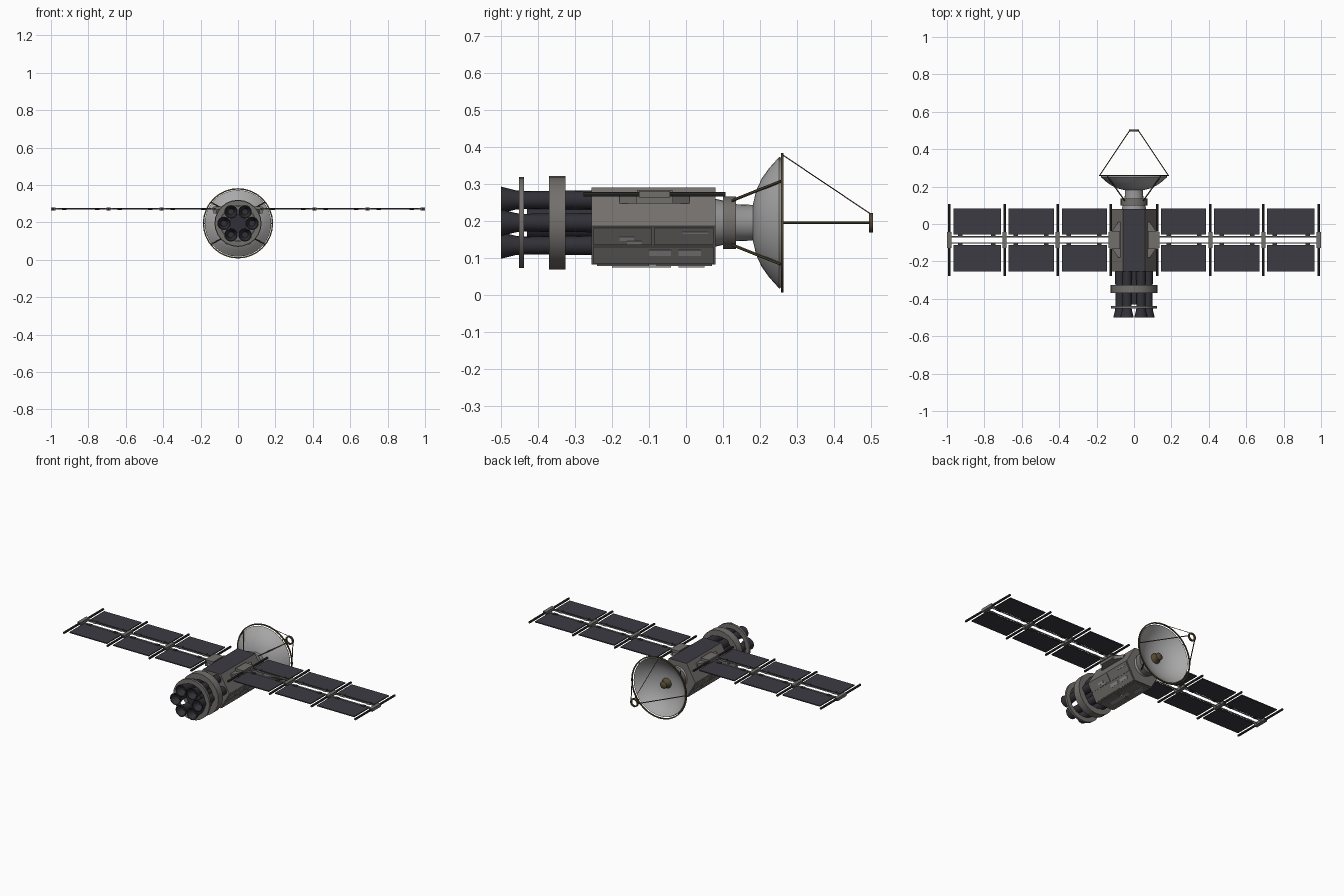
import bpy, bmesh, math
from mathutils import Vector, Matrix

if "Cube" in bpy.data.objects:
    bpy.data.objects.remove(bpy.data.objects["Cube"])

def material(name, r, g, b):
    m = bpy.data.materials.new(name)
    m.use_nodes = True
    m.diffuse_color = (r, g, b, 1)
    m.node_tree.nodes["Principled BSDF"].inputs["Base Color"].default_value = (r, g, b, 1)
    return m

hull = material("hull grey", .17, .16, .15)
pale = material("pale grey", .3, .3, .3)
dark = material("dark blue grey", .045, .043, .055)
engine_mat = material("engine black", .03, .03, .038)
bronze = material("bronze", .09, .068, .035)
trim = material("charcoal", .035, .033, .03)
silver = material("dish silver", .4, .4, .4)

AXIS = .195      # height of the long axis
WING_Y, WING_Z = -.085, .272

def finish(name, bm, mats, smooth=False):
    bmesh.ops.recalc_face_normals(bm, faces=bm.faces)
    me = bpy.data.meshes.new(name)
    bm.to_mesh(me)
    bm.free()
    ob = bpy.data.objects.new(name, me)
    bpy.context.collection.objects.link(ob)
    for m in mats:
        me.materials.append(m)
    if smooth:
        bpy.ops.object.select_all(action='DESELECT')
        ob.select_set(True)
        bpy.context.view_layer.objects.active = ob
        bpy.ops.object.shade_smooth_by_angle(angle=math.radians(40))
    return ob

def lathe(name, profile, mat, x=0, z=AXIS, sides=24, closed=False, smooth=True):
    """Spin (y, radius) points about a line parallel to y."""
    bm = bmesh.new()
    rings = []
    for y, r in profile:
        ring = []
        for i in range(sides):
            a = math.tau * i / sides
            ring.append(bm.verts.new((x + r * math.cos(a), y, z + r * math.sin(a))))
        rings.append(ring)
    pairs = list(zip(rings, rings[1:]))
    if closed:
        pairs.append((rings[-1], rings[0]))
    for a, b in pairs:
        for i in range(sides):
            j = (i + 1) % sides
            bm.faces.new((a[i], a[j], b[j], b[i]))
    if not closed:
        bm.faces.new(rings[0])
        bm.faces.new(rings[-1])
    return finish(name, bm, [mat], smooth)

def hoop(name, y0, y1, inner, outer, mat, sides=24, **kw):
    return lathe(name, [(y0, inner), (y0, outer), (y1, outer), (y1, inner)], mat, sides=sides, closed=True, **kw)

def add_box(bm, x0, x1, y0, y1, z0, z1):
    m = Matrix.Translation(((x0 + x1) / 2, (y0 + y1) / 2, (z0 + z1) / 2))
    bmesh.ops.create_cube(bm, size=1, matrix=m @ Matrix.Diagonal((x1 - x0, y1 - y0, z1 - z0, 1)))

def add_rod(bm, p, q, r, sides=6):
    p, q = Vector(p), Vector(q)
    rot = (q - p).to_track_quat('Z', 'Y').to_matrix().to_4x4()
    bmesh.ops.create_cone(bm, cap_ends=True, segments=sides, radius1=r, radius2=r,
                          depth=(q - p).length, matrix=Matrix.Translation((p + q) / 2) @ rot)

# Hexagonal hull with a dark top face
HULL_Z, APOTHEM = .186, .104
body = lathe("hull", [(-.255, .12), (.08, .12)], hull, z=HULL_Z, sides=6, smooth=False)
body.data.materials.append(dark)
for f in body.data.polygons:
    f.material_index = 1 if f.normal.z > .9 else 0

# Raised plates on the slanted and bottom hull faces: (start, end, low, high)
def plates(name, angle, layout, mat, height):
    bm = bmesh.new()
    for y0, y1, t0, t1 in layout:
        add_box(bm, APOTHEM - .002, APOTHEM + height, y0, y1, t0, t1)
    bm.transform(Matrix.Translation((0, 0, HULL_Z)) @ Matrix.Rotation(math.radians(angle), 4, 'Y'))
    finish(name, bm, [mat])

panels = [(-.25, -.092, -.056, -.003), (-.086, .074, -.056, -.003), (-.25, .074, .003, .056)]
fittings = [(-.1, -.04, .012, .03), (-.02, .04, .012, .03), (-.18, -.14, -.03, -.018),
            (-.16, -.12, -.016, -.006), (-.01, .06, -.045, -.039)]
for side, angle in (("left", 30), ("right", 150)):
    flip = 1 if side == "right" else -1
    turn = lambda rows: [(a, b, *sorted((flip * c, flip * d))) for a, b, c, d in rows]
    plates(side + "_lower_panels", angle, turn(panels), hull, .004)
    plates(side + "_lower_fittings", angle, turn(fittings), pale, .007)
plates("belly_panels", 90, [(-.24, -.1, -.045, .045), (-.08, .07, -.045, .045)], hull, .004)
plates("belly_fittings", 90, [(-.2, -.04, -.012, .012), (-.02, .05, -.03, -.015)], pale, .008)

# Six engines in a circle, held by two hoops
for i in range(6):
    a = math.tau * i / 6
    lathe(f"engine_{i + 1}", [(-.25, .026), (-.44, .024), (-.46, .026), (-.5, .036), (-.5, .031), (-.46, .016)],
          engine_mat, x=.075 * math.cos(a), z=AXIS + .071 * math.sin(a), sides=16)
lathe("engine_core", [(-.25, .05), (-.43, .05)], engine_mat, sides=12)
hoop("rear_hoop", -.452, -.438, .095, .123, hull)
hoop("main_hoop", -.37, -.325, .09, .126, hull)

# Neck and collar
lathe("neck", [(.078, .065), (.1, .06), (.135, .05), (.185, .048)], pale)
hoop("collar", .1, .135, .045, .071, hull, sides=16)

# Dish shell with a separate rim hoop and feed horn
curve = [(.18, .03), (.181, .05), (.19, .088), (.205, .12), (.225, .148), (.252, .178)]
lathe("dish", curve + [(y + .005, r - .003) for y, r in reversed(curve)], silver, sides=32)
hoop("dish_rim", .257, .263, .181, .188, bronze, sides=32)
lathe("feed_horn", [(.182, .032), (.19, .03), (.2, .022), (.22, .022), (.228, .012)], bronze, sides=16)

# Braces behind the dish and tripod to the forward ring
bm = bmesh.new()
for sx in (-1, 1):
    for sz in (-1, 1):
        add_rod(bm, (sx * .05, .125, AXIS + sz * .06), (sx * .143, .256, AXIS + sz * .112), .004)
    add_rod(bm, (sx * .184, .26, AXIS), (sx * .023, .5, AXIS), .003)
add_rod(bm, (0, .26, AXIS + .184), (0, .5, AXIS + .023), .0015)
finish("dish_struts", bm, [bronze])
hoop("forward_ring", .495, .505, .018, .026, bronze)

# Solar wings
RIBS = [.125, .408, .692, .988]
for side, s in (("left", 1), ("right", -1)):
    # Tapered mount between hull and wing
    bm = bmesh.new()
    outline = [(.06, .095), (.085, .095), (.115, .05), (.13, .05), (.13, -.05), (.115, -.05), (.085, -.095), (.06, -.095)]
    f = bm.faces.new([bm.verts.new((s * x, WING_Y + y, .247)) for x, y in outline])
    ext = bmesh.ops.extrude_face_region(bm, geom=[f])
    for v in ext["geom"]:
        if isinstance(v, bmesh.types.BMVert):
            v.co.z = .268
    add_box(bm, *sorted((s * .075, s * .13)), WING_Y - .048, WING_Y + .048, .262, .284)
    finish(side + "_wing_mount", bm, [hull])

    # Cross ribs, with hubs on the spars
    ribs, hubs, cells, brackets, spars = [bmesh.new() for _ in range(5)]
    for x in RIBS:
        add_rod(ribs, (s * x, WING_Y - .192, WING_Z), (s * x, WING_Y + .192, WING_Z), .0065, 8)
        add_box(hubs, s * x - .011, s * x + .011, WING_Y - .042, WING_Y + .042, WING_Z - .009, WING_Z + .009)
    for dy in (-.017, .017):
        add_rod(spars, (s * .1, WING_Y + dy, WING_Z), (s * .99, WING_Y + dy, WING_Z), .004)
    # Two cell panels per bay, each on two brackets
    for a, b in zip(RIBS, RIBS[1:]):
        for d in (-1, 1):
            y0, y1 = sorted((WING_Y + d * .028, WING_Y + d * .168))
            add_box(cells, *sorted((s * (a + .02), s * (b - .022))), y0, y1, WING_Z - .003, WING_Z + .003)
            for x in (a + .06, b - .06):
                yb = WING_Y + d * .026
                add_box(brackets, s * x - .012, s * x + .012, yb - .009, yb + .009, WING_Z - .006, WING_Z + .006)
    finish(side + "_wing_ribs", ribs, [trim])
    finish(side + "_wing_hubs", hubs, [hull])
    finish(side + "_wing_cells", cells, [dark])
    finish(side + "_wing_brackets", brackets, [trim])
    finish(side + "_wing_spars", spars, [pale])
